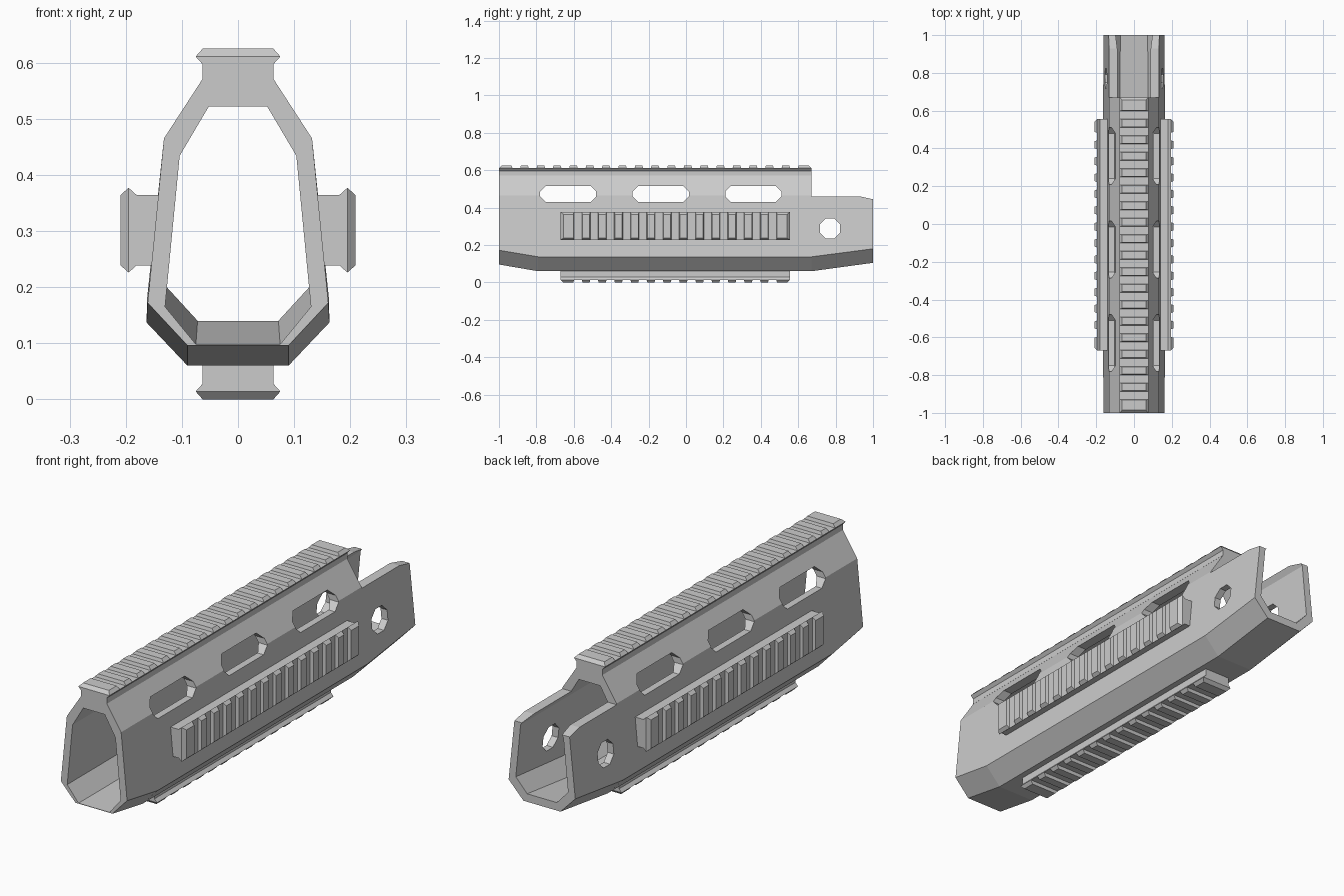
import bpy, bmesh
from math import pi, cos, sin
from mathutils import Matrix

if "Cube" in bpy.data.objects:
    bpy.data.objects.remove(bpy.data.objects["Cube"])


def finish(name, bm):
    bmesh.ops.recalc_face_normals(bm, faces=bm.faces)
    me = bpy.data.meshes.new(name)
    bm.to_mesh(me)
    bm.free()
    ob = bpy.data.objects.new(name, me)
    bpy.context.collection.objects.link(ob)
    return ob


def bridge(bm, a, b):
    n = len(a)
    for i in range(n):
        j = (i + 1) % n
        bm.faces.new((a[i], a[j], b[j], b[i]))


def prism_x(bm, pts, x0, x1):
    a = [bm.verts.new((x0, y, z)) for y, z in pts]
    b = [bm.verts.new((x1, y, z)) for y, z in pts]
    bm.faces.new(a)
    bm.faces.new(b)
    bridge(bm, a, b)


def loft(bm, sections):
    # half profiles (x >= 0, listed top to bottom) mirrored into closed rings along y
    rings = []
    for y, half in sections:
        pts = half + [(-x, z) for x, z in reversed(half)]
        rings.append([bm.verts.new((x, y, z)) for x, z in pts])
    for a, b in zip(rings, rings[1:]):
        bridge(bm, a, b)
    return rings


# Hollow handguard body: outer skin, inner skin, ring-shaped ends
outer_top = [(.0625, .572), (.132, .465)]
inner_top = [(.052, .522), (.104, .434)]
outer_mid = outer_top + [(.163, .137), (.09, .06)]
inner_mid = inner_top + [(.13, .165), (.075, .098)]
bm = bmesh.new()
out = loft(bm, [(-1, outer_top + [(.161, .172), (.09, .096)]),
                (-.79, outer_mid), (.67, outer_mid),
                (1, outer_top + [(.162, .18), (.09, .105)])])
inn = loft(bm, [(-1, inner_mid), (.67, inner_mid),
                (1, inner_top + [(.127, .2), (.072, .14)])])
bridge(bm, out[0], inn[0])
bridge(bm, out[-1], inn[-1])
body = finish("handguard_body", bm)

# Cutters: rear top notch, three vent slots, cross-pin hole
bm = bmesh.new()
prism_x(bm, [(.67, .46), (.93, .46), (1.05, .434), (1.05, .7), (.67, .7)], -.3, .3)
for c in (-.63, -.135, .36):
    hy, hz, k, zc = .15, .043, .03, .473
    prism_x(bm, [(c - hy + k, zc - hz), (c + hy - k, zc - hz),
                 (c + hy, zc - hz + k), (c + hy, zc + hz - k),
                 (c + hy - k, zc + hz), (c - hy + k, zc + hz),
                 (c - hy, zc + hz - k), (c - hy, zc - hz + k)], -.3, .3)
hole = [pi / 8 + i * pi / 4 for i in range(8)]
prism_x(bm, [(.77 + .058 * cos(t), .288 + .058 * sin(t)) for t in hole], -.3, .3)
cutter = finish("body_cutter", bm)
cutter.hide_render = True
mod = body.modifiers.new("cuts", 'BOOLEAN')
mod.operation = 'DIFFERENCE'
mod.solver = 'EXACT'
mod.object = cutter
deps = bpy.context.evaluated_depsgraph_get()
cut_mesh = bpy.data.meshes.new_from_object(body.evaluated_get(deps))
body.modifiers.clear()
body.data = cut_mesh
bpy.data.objects.remove(cutter)


# Accessory rail: flared base bar plus cross teeth; local z = 0 is the flare plane
def rail(name, y0, y1, count, depth, matrix):
    bm = bmesh.new()
    prof = [(-.063, -depth), (.063, -depth), (.063, -.014),
            (.0755, 0), (-.0755, 0), (-.063, -.014)]
    a = [bm.verts.new((x, y0, z)) for x, z in prof]
    b = [bm.verts.new((x, y1, z)) for x, z in prof]
    bm.faces.new(a)
    bm.faces.new(b)
    bridge(bm, a, b)

    def tooth(s, e, cs=.004, ce=.004):
        lo = [bm.verts.new((x, y, 0)) for x, y in
              ((-.0755, s), (.0755, s), (.0755, e), (-.0755, e))]
        hi = [bm.verts.new((x, y, .014)) for x, y in
              ((-.063, s + cs), (.063, s + cs), (.063, e - ce), (-.063, e - ce))]
        bm.faces.new(lo)
        bm.faces.new(hi)
        bridge(bm, lo, hi)

    end, width = .072, .046
    tooth(y0, y0 + end, cs=.014)
    tooth(y1 - end, y1, ce=.014)
    gap = (y1 - y0 - 2 * end - count * width) / (count + 1)
    for i in range(count):
        s = y0 + end + gap + i * (width + gap)
        tooth(s, s + width)
    bm.transform(matrix)
    return finish(name, bm)


rail("top_rail", -1, .67, 17, .039, Matrix.Translation((0, 0, .611)))
rail("bottom_rail", -.67, .555, 12, .05,
     Matrix.Translation((0, 0, .014)) @ Matrix.Rotation(pi, 4, 'Y'))
for side, s in (("right", 1), ("left", -1)):
    rail(side + "_rail", -.67, .555, 12, .06,
         Matrix.Translation((s * .195, 0, .3015)) @ Matrix.Rotation(s * pi / 2, 4, 'Y'))
